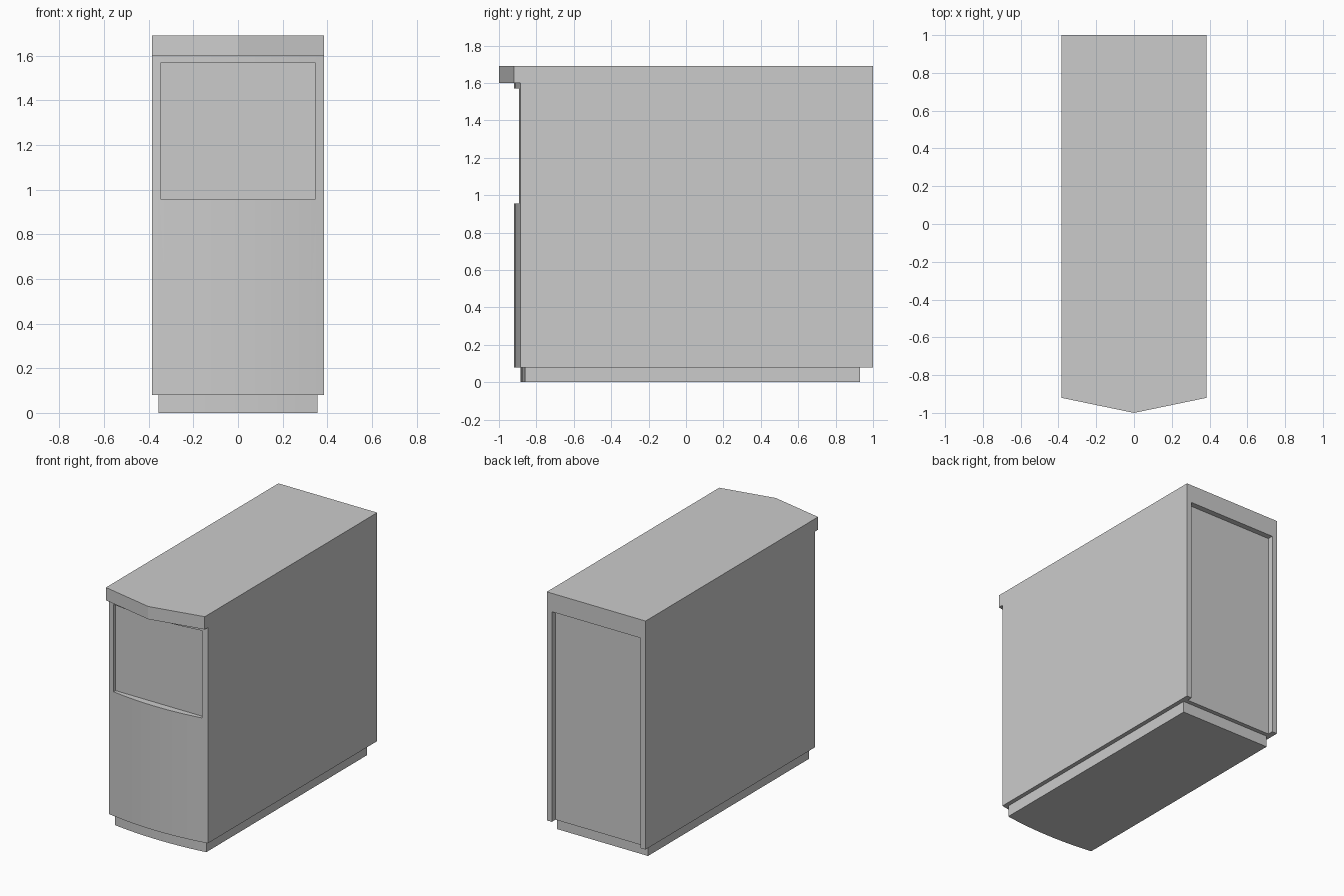
import bpy
import bmesh

cube = bpy.data.objects.get("Cube")
if cube:
    bpy.data.objects.remove(cube, do_unlink=True)

# Single painted finish
paint = bpy.data.materials.new("light grey paint")
paint.use_nodes = True
grey = (0.6, 0.6, 0.6, 1)
paint.diffuse_color = grey
paint.node_tree.nodes["Principled BSDF"].inputs["Base Color"].default_value = grey

HALF_W = 0.385
OPEN_W = 0.345   # half width of the front niche and rear recess
BULGE = 0.035    # how far the curved front swells out


def slab(name, half_w, front, back, low, high, bulge=0.0, steps=1):
    """Extrude a plan outline whose front edge bows towards -y."""
    plan = [(half_w, back), (-half_w, back)]
    for i in range(steps + 1):
        t = 2 * i / steps - 1
        plan.append((half_w * t, front - bulge * (1 - t * t)))
    bm = bmesh.new()
    base = bm.faces.new([bm.verts.new((x, y, low)) for x, y in plan])
    grown = bmesh.ops.extrude_face_region(bm, geom=[base])
    top = [v for v in grown["geom"] if isinstance(v, bmesh.types.BMVert)]
    bmesh.ops.translate(bm, verts=top, vec=(0, 0, high - low))
    bmesh.ops.recalc_face_normals(bm, faces=bm.faces[:])
    mesh = bpy.data.meshes.new(name)
    bm.to_mesh(mesh)
    bm.free()
    mesh.materials.append(paint)
    obj = bpy.data.objects.new(name, mesh)
    bpy.context.collection.objects.link(obj)
    return obj


def activate(obj):
    bpy.ops.object.select_all(action="DESELECT")
    obj.select_set(True)
    bpy.context.view_layer.objects.active = obj


def carve(target, cutter):
    """Cut one solid out of another and discard the cutter."""
    cutter.hide_render = True
    mod = target.modifiers.new("carve", "BOOLEAN")
    mod.operation = "DIFFERENCE"
    mod.solver = "EXACT"
    mod.object = cutter
    activate(target)
    bpy.ops.object.modifier_apply(modifier=mod.name)
    bpy.data.objects.remove(cutter, do_unlink=True)


# Plinth set back under the cabinet
plinth = slab("plinth", 0.355, -0.86, 0.93, 0, 0.08, 0.025, 10)

# Cabinet body with a bowed front
body = slab("cabinet_body", HALF_W, -0.885, 1, 0.08, 1.6, BULGE, 10)

# Front niche with a flat back, and rear recess open at the bottom
carve(body, slab("niche_cutter", OPEN_W, -1.1, -0.87, 0.955, 1.57))
carve(body, slab("rear_cutter", OPEN_W, 0.96, 1.1, 0, 1.56))

# Worktop with a pointed overhanging front lip
worktop = slab("worktop", HALF_W, -0.92, 1, 1.6, 1.69, 0.08, 2)

for part in (plinth, body):
    activate(part)
    bpy.ops.object.shade_smooth_by_angle(angle=0.5)
